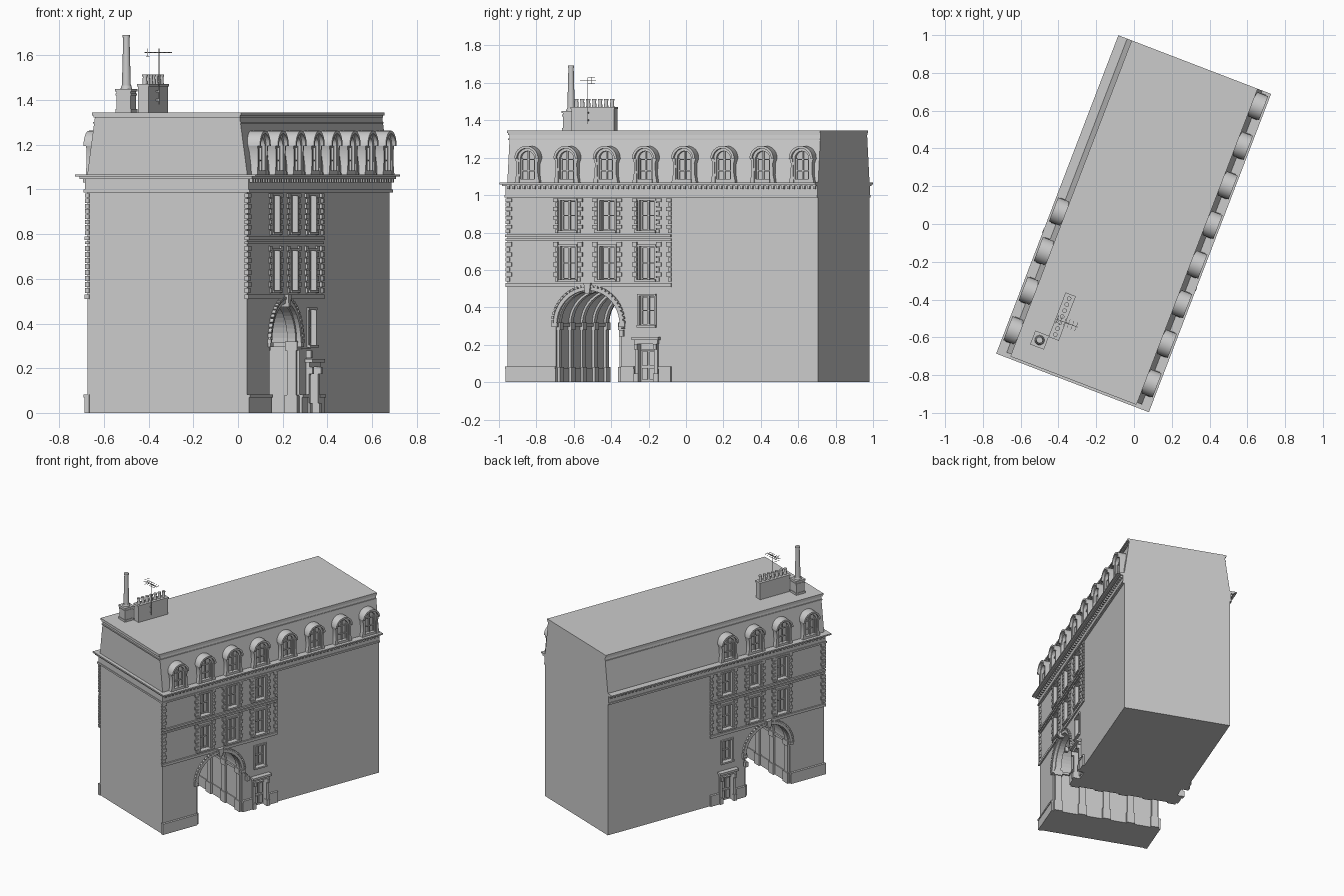
import bpy, bmesh, math
from mathutils import Matrix, Vector

if "Cube" in bpy.data.objects:
    bpy.data.objects.remove(bpy.data.objects["Cube"])

HW, HL = 0.383, 0.89                      # half width and half length of the walls
PLACE = Matrix.Translation((0.0025, 0.013, 0)) @ Matrix.Rotation(math.radians(-21), 4, 'Z')
SIDES = (1, -1)
ARCH_U, ARCH_R, SPRING = 0.466, 0.187, 0.31
BAYS = [0.348, 0.573, 0.80]
SECTION = 0.94                            # end of the decorated facade


class Part:
    """Collects simple solids into one named object; u runs along the facade, d out of it."""
    def __init__(self, name):
        self.name, self.bm = name, bmesh.new()

    def prism(self, pts, a, b, axis='x'):
        def at(p, t):
            return (t, p[0], p[1]) if axis == 'x' else (p[0], t, p[1])
        lo = [self.bm.verts.new(at(p, a)) for p in pts]
        hi = [self.bm.verts.new(at(p, b)) for p in pts]
        n = len(pts)
        self.bm.faces.new(lo)
        self.bm.faces.new(hi[::-1])
        for i in range(n):
            self.bm.faces.new((lo[i], hi[i], hi[(i + 1) % n], lo[(i + 1) % n]))

    def box(self, x0, x1, y0, y1, z0, z1):
        self.prism([(y0, z0), (y1, z0), (y1, z1), (y0, z1)], x0, x1)

    def fbox(self, s, d0, d1, u0, u1, z0, z1):
        self.box(s * (HW + d0), s * (HW + d1), u0 - HL, u1 - HL, z0, z1)

    def fprism(self, s, d0, d1, pts):
        self.prism([(u - HL, z) for u, z in pts], s * (HW + d0), s * (HW + d1))

    def cone(self, x, y, z0, z1, r0, r1, n=12, turn=0):
        m = Matrix.Translation((x, y, (z0 + z1) / 2)) @ Matrix.Rotation(turn, 4, 'Z')
        bmesh.ops.create_cone(self.bm, cap_ends=True, segments=n, radius1=r0, radius2=r1,
                              depth=z1 - z0, matrix=m)

    def done(self, smooth=False):
        bmesh.ops.recalc_face_normals(self.bm, faces=self.bm.faces[:])
        me = bpy.data.meshes.new(self.name)
        self.bm.to_mesh(me)
        self.bm.free()
        ob = bpy.data.objects.new(self.name, me)
        bpy.context.collection.objects.link(ob)
        ob.matrix_world = PLACE
        if smooth:
            bpy.ops.object.select_all(action='DESELECT')
            ob.select_set(True)
            bpy.context.view_layer.objects.active = ob
            bpy.ops.object.shade_smooth_by_angle(angle=math.radians(35))
        return ob


def arch(c, r, z0, zs, n=16):
    curve = [(c - r * math.cos(math.pi * i / n), zs + r * math.sin(math.pi * i / n)) for i in range(n + 1)]
    return ([(c - r, z0)] + curve + [(c + r, z0)]) if z0 < zs else curve


def arch_ring(c, r_out, r_in, z0, zs, n=16):
    return arch(c, r_out, z0, zs, n) + arch(c, r_in, z0, zs, n)[::-1]


# Openings: (centre, half width, bottom, top)
windows = [(u, 0.042, z0, z1) for u in BAYS for z0, z1 in ((0.55, 0.725), (0.81, 0.97))]
windows.append((0.80, 0.042, 0.305, 0.46))
door = (0.80, 0.045, 0.0, 0.205)

# Walls with the vaulted passage through them
walls = Part("walls")
walls.prism([(-HL, 0)] + [(u - HL, z) for u, z in arch(ARCH_U, ARCH_R, 0, SPRING, 24)] +
            [(HL, 0), (HL, 1.03), (-HL, 1.03)], -HW, HW)
walls = walls.done()

# Recesses for windows and doors
cutter = Part("opening_cutter")
for s in SIDES:
    for c, w, z0, z1 in windows + [door]:
        cutter.fbox(s, -0.03, 0.05, c - w, c + w, z0 - (0.05 if z0 == 0 else 0), z1)
cutter = cutter.done()
mod = walls.modifiers.new("openings", 'BOOLEAN')
mod.operation, mod.solver, mod.object = 'DIFFERENCE', 'EXACT', cutter
bpy.context.view_layer.objects.active = walls
bpy.ops.object.modifier_apply(modifier=mod.name)
bpy.data.objects.remove(cutter)

# Mansard roof with its top mouldings
roof = Part("mansard_roof")
T = HW - 0.0375
roof.prism([(-HW, 1.03), (HW, 1.03), (HW, 1.07), (T, 1.335), (-T, 1.335), (-HW, 1.07)], -HL, HL, 'y')
roof.box(-T - 0.009, T + 0.009, -HL - 0.006, HL, 1.295, 1.303)
roof.box(-T - 0.006, T + 0.006, -HL - 0.008, HL, 1.322, 1.332)
roof.box(-T - 0.012, T + 0.012, -HL - 0.012, HL, 1.332, 1.345)
roof.done()

# Stepped cornice, flush with the back wall
cornice = Part("cornice")
for z0, z1, d, f in ((0.987, 1.0, 0.015, 0.012), (1.0, 1.048, 0.009, 0.007),
                     (1.048, 1.058, 0.03, 0.018), (1.058, 1.068, 0.05, 0.025)):
    cornice.box(-HW - d, HW + d, -HL - f, HL, z0, z1)
for s in SIDES:
    for i in range(60):
        u = 0.012 + i * 0.0297
        cornice.fbox(s, 0, 0.024, u - 0.006, u + 0.006, 1.032, 1.05)
cornice.done()

# String courses, plinths and quoins
trim = Part("facade_trim")
for s in SIDES:
    for z0, z1, d in ((0.51, 0.53, 0.01), (0.755, 0.768, 0.008), (0.775, 0.79, 0.012)):
        trim.fbox(s, -0.01, d, -0.008, SECTION, z0, z1)
    for u0, u1 in ((-0.006, ARCH_U - ARCH_R), (ARCH_U + ARCH_R, 0.73), (0.87, SECTION)):
        trim.fbox(s, -0.01, 0.012, u0, u1, 0, 0.07)
        trim.fbox(s, -0.01, 0.016, u0, u1, 0.07, 0.083)
    for z0, z1 in ((0.535, 0.75), (0.795, 0.985)):
        h = (z1 - z0) / 8
        for i in range(8):
            k = 0.028 if i % 2 else 0.016
            a, b = z0 + i * h + 0.002, z0 + (i + 1) * h - 0.002
            trim.fbox(s, -0.01, 0.009, -0.008, k, a, b)
            trim.fbox(s, -0.01, 0.009, SECTION - k, SECTION, a, b)
            for c in BAYS:
                trim.fbox(s, -0.01, 0.009, c - 0.056 - k, c - 0.056, a, b)
                trim.fbox(s, -0.01, 0.009, c + 0.056, c + 0.056 + k, a, b)
trim.done()

# Window surrounds, sills and glazing bars
frames = Part("window_frames")
for s in SIDES:
    for c, w, z0, z1 in windows:
        o = w + 0.011
        for a, b in ((c - o, c - w), (c + w, c + o)):
            frames.fbox(s, -0.01, 0.008, a, b, z0, z1)
        frames.fbox(s, -0.01, 0.010, c - o, c + o, z1, z1 + 0.011)
        frames.fbox(s, -0.01, 0.016, c - o, c + o, z0 - 0.012, z0)
        for p in (-w + 0.004, 0, w - 0.004):
            frames.fbox(s, -0.032, -0.018, c + p - 0.004, c + p + 0.004, z0, z1)
        for z in (z0 + 0.004, (z0 + z1) / 2, z1 - 0.004):
            frames.fbox(s, -0.032, -0.02, c - w, c + w, z - 0.003, z + 0.003)
frames.done()

# Doors with pilasters and a moulded hood
doors = Part("side_doors")
for s in SIDES:
    c, w, z0, z1 = door
    for q in (-1, 1):
        doors.fbox(s, -0.01, 0.014, c + q * w, c + q * (w + 0.02), 0, z1)
        doors.fbox(s, -0.01, 0.022, c + q * (w - 0.002), c + q * (w + 0.025), 0, 0.045)
        doors.fbox(s, 0, 0.03, c + q * w, c + q * (w + 0.018), z1 - 0.03, z1)
        for a, b in ((0.015, 0.075), (0.09, 0.165)):
            doors.fbox(s, -0.032, -0.022, c + q * 0.006, c + q * 0.038, a, b)
    doors.fbox(s, -0.01, 0.018, c - 0.068, c + 0.068, z1, z1 + 0.02)
    doors.fbox(s, -0.01, 0.036, c - 0.076, c + 0.076, z1 + 0.02, z1 + 0.036)
    doors.fbox(s, -0.032, -0.018, c - w, c + w, 0.17, 0.178)
doors.done()

# Archivolts with voussoirs, keystone and lantern
portal = Part("arch_surround")
for s in SIDES:
    portal.fprism(s, -0.01, 0.01, arch_ring(ARCH_U, 0.2, 0.18, SPRING, SPRING, 24))
    for i in range(27):
        a, e = math.pi * (i + 0.5) / 27, 0.04
        portal.fprism(s, -0.005, 0.016, [(ARCH_U + r * math.cos(t), SPRING + r * math.sin(t))
                      for r, t in ((0.199, a - e), (0.21, a - e), (0.21, a + e), (0.199, a + e))])
    portal.fprism(s, -0.01, 0.026, [(ARCH_U + x, z) for x, z in
                  ((-0.012, 0.475), (0.012, 0.475), (0.02, 0.53), (-0.02, 0.53))])
    for q in (-1, 1):
        e = ARCH_U + q * ARCH_R
        portal.fbox(s, -0.03, 0.014, e - q * 0.012, e + q * 0.022, 0.295, 0.315)
    portal.fbox(s, 0, 0.045, 0.668, 0.674, 0.285, 0.291)
    portal.fbox(s, 0.028, 0.052, 0.659, 0.683, 0.245, 0.28)
portal.done()

# Passage pilasters, impost bands and vault ribs
passage = Part("passage_pilasters")
for q in (-1, 1):
    y = ARCH_U - HL + q * ARCH_R
    passage.box(-HW, HW, y + q * 0.01, y - q * 0.012, 0.298, 0.315)
    passage.box(-HW, HW, y + q * 0.01, y - q * 0.006, 0, 0.075)
    for i in range(5):
        x = -0.35 + i * 0.175
        for k, d, z0, z1 in ((0.022, 0.014, 0, 0.3), (0.03, 0.02, 0, 0.08), (0.029, 0.02, 0.28, 0.32)):
            passage.box(x - k, x + k, y + q * 0.01, y - q * d, z0, z1)
ring = [(u - HL, z) for u, z in arch_ring(ARCH_U, ARCH_R + 0.004, ARCH_R - 0.012, SPRING, SPRING, 24)]
for i in range(5):
    passage.prism(ring, -0.37 + i * 0.175, -0.33 + i * 0.175)
passage.done()

# Round-headed dormers: eight on the right, four on the left
dormers = Part("dormers")
for s, count in ((1, 8), (-1, 4)):
    for i in range(count):
        c, zs = 0.123 + i * 0.2245, 1.195
        dormers.fprism(s, -0.05, 0.0, arch(c, 0.05, 1.06, zs))
        dormers.fprism(s, -0.05, 0.022, arch_ring(c, 0.056, 0.04, 1.06, zs))
        dormers.fprism(s, -0.042, 0.04, arch_ring(c, 0.068, 0.055, zs, zs))
        dormers.fbox(s, -0.02, 0.026, c - 0.042, c + 0.042, 1.06, 1.085)
        for q in (-1, 1):
            dormers.fprism(s, -0.04, 0.028, [(c + q * x, z) for x, z in
                           ((0.045, 1.06), (0.072, 1.06), (0.062, 1.11), (0.06, 1.17), (0.068, zs), (0.05, zs))])
            dormers.fbox(s, -0.01, 0.009, c + q * 0.032, c + q * 0.041, 1.08, zs)
        dormers.fbox(s, -0.01, 0.01, c - 0.004, c + 0.004, 1.08, 1.235)
        for z in (1.13, 1.19):
            dormers.fbox(s, -0.01, 0.008, c - 0.042, c + 0.042, z - 0.003, z + 0.003)
dormers.done(smooth=True)

# Tall chimney on its stepped square base
tall = Part("tall_chimney")
cx, cy = -0.244, -0.766
for h, z0, z1 in ((0.034, 1.34, 1.44), (0.038, 1.34, 1.36), (0.037, 1.42, 1.43), (0.039, 1.438, 1.45)):
    tall.box(cx - h, cx + h, cy - h, cy + h, z0, z1)
tall.cone(cx, cy, 1.45, 1.465, 0.026, 0.022, 16)
tall.cone(cx, cy, 1.46, 1.685, 0.02, 0.014, 16)
tall.cone(cx, cy, 1.68, 1.692, 0.017, 0.017, 16)
tall.done(smooth=True)

# Long chimney stack with a row of pots
stack = Part("chimney_stack")
sx, sy = -0.177, -0.607
stack.box(sx - 0.025, sx + 0.025, sy - 0.122, sy + 0.122, 1.34, 1.46)
stack.box(sx - 0.029, sx + 0.029, sy - 0.126, sy + 0.126, 1.46, 1.472)
for i in range(7):
    y = sy - 0.102 + i * 0.034
    stack.cone(sx, y, 1.47, 1.508, 0.012, 0.009)
    stack.cone(sx, y, 1.506, 1.515, 0.012, 0.012)
stack.done(smooth=True)

# Television aerial strapped to the stack
aerial = Part("aerial")
ax, ay = -0.14, -0.63
aerial.cone(ax, ay, 1.38, 1.63, 0.002, 0.002, 6)
for z in (1.40, 1.44):
    aerial.box(sx, ax + 0.003, ay - 0.003, ay + 0.003, z - 0.004, z + 0.004)
aerial.box(ax - 0.06, ax + 0.06, ay - 0.0015, ay + 0.0015, 1.612, 1.615)
for i in range(6):
    x = ax - 0.058 + i * 0.022
    aerial.box(x - 0.001, x + 0.001, ay - 0.025, ay + 0.025, 1.612, 1.615)
for z in (1.595, 1.63):
    aerial.box(ax - 0.055, ax - 0.053, ay - 0.02, ay + 0.02, z, z + 0.002)
aerial.box(ax - 0.055, ax - 0.053, ay - 0.001, ay + 0.001, 1.595, 1.632)
aerial.done()
